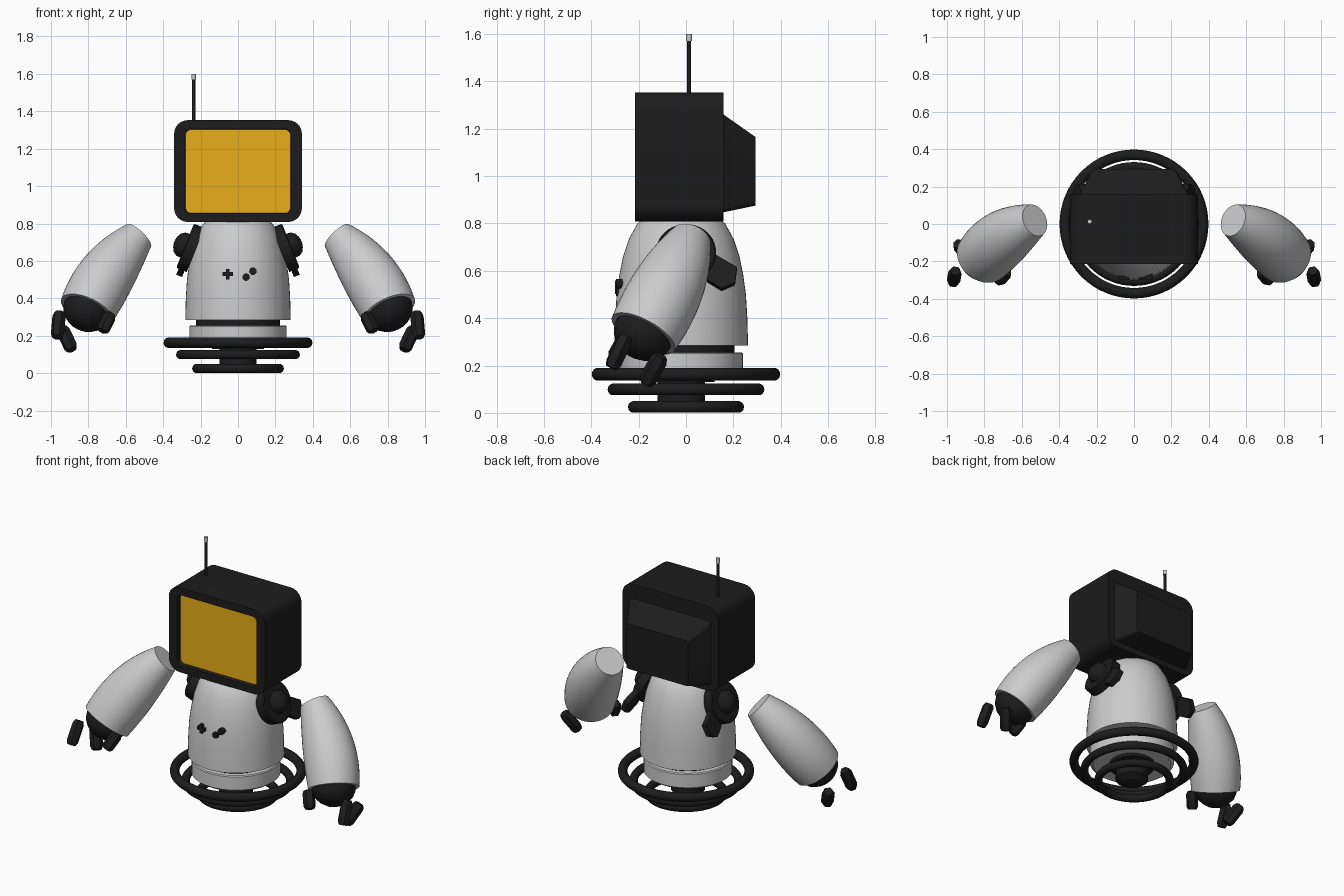
import bpy, bmesh, math
from mathutils import Vector as V

if "Cube" in bpy.data.objects:
    bpy.data.objects.remove(bpy.data.objects["Cube"])


def material(name, rgb):
    m = bpy.data.materials.new(name)
    m.diffuse_color = (*rgb, 1)
    m.use_nodes = True
    m.node_tree.nodes["Principled BSDF"].inputs["Base Color"].default_value = m.diffuse_color
    return m


BLACK = material("black", (0.012, 0.012, 0.012))
AMBER = material("amber", (0.8, 0.43, 0.01))


def finish(ob, mat, mirror):
    if mat:
        ob.data.materials.append(mat)
    if mirror:
        ob.modifiers.new("mirror", 'MIRROR')
    bpy.ops.object.select_all(action='DESELECT')
    ob.select_set(True)
    bpy.context.view_layer.objects.active = ob
    bpy.ops.object.shade_smooth_by_angle(angle=math.radians(32))


def loft(name, loops, mat=None, mirror=False):
    """Skin equal-length point loops and cap both ends."""
    bm = bmesh.new()
    rings = [[bm.verts.new(p) for p in loop] for loop in loops]
    n = len(rings[0])
    for a, b in zip(rings, rings[1:]):
        for i in range(n):
            j = (i + 1) % n
            bm.faces.new((a[i], a[j], b[j], b[i]))
    bm.faces.new(rings[0])
    bm.faces.new(rings[-1])
    bmesh.ops.recalc_face_normals(bm, faces=bm.faces)
    me = bpy.data.meshes.new(name)
    bm.to_mesh(me)
    bm.free()
    ob = bpy.data.objects.new(name, me)
    bpy.context.collection.objects.link(ob)
    finish(ob, mat, mirror)


def tube(name, pts, radii, mat=None, mirror=False, n=40, axis=None):
    """Round section swept along points; a fixed axis gives a lathe."""
    pts = [V(p) for p in pts]
    loops = []
    for k, (p, r) in enumerate(zip(pts, radii)):
        t = V(axis) if axis else pts[min(k + 1, len(pts) - 1)] - pts[max(k - 1, 0)]
        q = t.to_track_quat('Z', 'Y')
        loops.append([p + q @ V((r * math.cos(a), r * math.sin(a), 0))
                      for a in (2 * math.pi * i / n for i in range(n))])
    loft(name, loops, mat, mirror)


def lathe(name, x, y, profile, mat=None, n=56):
    tube(name, [(x, y, z) for r, z in profile], [r for r, z in profile], mat, n=n, axis=(0, 0, 1))


def round_rect(w, z0, z1, y, r, seg=6):
    out = []
    for c, (cx, cz) in enumerate([(w - r, z1 - r), (r - w, z1 - r), (r - w, z0 + r), (w - r, z0 + r)]):
        for i in range(seg + 1):
            a = math.pi / 2 * (c + i / seg)
            out.append(V((cx + r * math.cos(a), y, cz + r * math.sin(a))))
    return out


# Monitor head: tapered tube housing, shell, front rim and screen recess
loft("monitor_head", [round_rect(0.22, 0.875, 1.165, 0.293, 0.015),
                      round_rect(0.29, 0.847, 1.26, 0.158, 0.02),
                      round_rect(0.342, 0.808, 1.353, 0.158, 0.075),
                      round_rect(0.342, 0.808, 1.353, -0.215, 0.075),
                      round_rect(0.283, 0.853, 1.305, -0.215, 0.03),
                      round_rect(0.28, 0.856, 1.302, -0.182, 0.03)], BLACK)
loft("screen", [round_rect(0.281, 0.855, 1.303, -0.175, 0.03),
                round_rect(0.281, 0.855, 1.303, -0.187, 0.03)], AMBER)

# Antenna
lathe("antenna", -0.237, 0.013, [(0.009, 1.34), (0.009, 1.58)], BLACK, 12)
lathe("antenna_tip", -0.237, 0.013, [(0.012, 1.57), (0.012, 1.6)], None, 12)

# Torso, waist and hip collar
lathe("torso", 0, -0.02, [(0.2, 0.285), (0.282, 0.285), (0.279, 0.4), (0.273, 0.5), (0.262, 0.58),
                          (0.246, 0.66), (0.221, 0.735), (0.185, 0.8), (0.13, 0.835), (0.06, 0.85)])
lathe("waist", 0, -0.02, [(0.225, 0.24), (0.225, 0.3)], BLACK)
lathe("hip_collar", 0, -0.02, [(0.24, 0.15), (0.26, 0.165), (0.26, 0.25), (0.255, 0.256)])

# Hover base: hub and three stacked rings
lathe("hub", 0, -0.02, [(0.06, 0.015), (0.1, 0.04), (0.1, 0.13), (0.14, 0.13), (0.14, 0.155)], BLACK)
for name, R, r, z in [("upper_ring", 0.37, 0.028, 0.163), ("middle_ring", 0.306, 0.025, 0.099),
                      ("lower_ring", 0.22, 0.025, 0.025)]:
    bpy.ops.mesh.primitive_torus_add(major_radius=R, minor_radius=r, location=(0, 0, z),
                                     major_segments=64, minor_segments=14)
    bpy.context.object.name = name
    finish(bpy.context.object, BLACK, False)

# Chest controls
for name, sx, sz in [("pad_across", 0.056, 0.02), ("pad_upright", 0.02, 0.056)]:
    bpy.ops.mesh.primitive_cube_add(size=1, location=(-0.055, -0.285, 0.53))
    bpy.context.object.name = name
    bpy.context.object.scale = (sx, 0.03, sz)
    finish(bpy.context.object, BLACK, False)
for i, (x, z) in enumerate([(0.043, 0.513), (0.08, 0.545)]):
    tube("button_%d" % (i + 1), [(x, -0.26, z), (x, -0.296, z)], [0.02, 0.02], BLACK, n=20)

# Shoulder sockets, tilted outwards, with a tab behind
N = V((0.93, 0, 0.37)).normalized()
C = V((0.255, 0, 0.67))
tube("shoulder_disc", [C + N * d for d in (-0.03, -0.03, 0.025, 0.03)],
     [0.1, 0.127, 0.127, 0.12], BLACK, True, axis=N)
tube("shoulder_cap", [C + N * d for d in (0.02, 0.055, 0.075, 0.087, 0.091)],
     [0.07, 0.066, 0.052, 0.03, 0.01], BLACK, True, n=28, axis=N)
outline = [(0.05, 0.66), (0.12, 0.665), (0.215, 0.61), (0.207, 0.545), (0.15, 0.52), (0.09, 0.557)]
loft("shoulder_tab", [[V((C.x - (z - C.z) * N.z / N.x, y, z)) + N * d for y, z in outline]
                      for d in (-0.017, 0.017)], BLACK, True)

# Floating forearms: quadratic curve with a swelling radius
A, K, B = V((0.53, 0.02, 0.735)), V((0.71, -0.06, 0.55)), V((0.808, -0.18, 0.335))


def quad(a, k, b, t):
    return a * (1 - t) ** 2 + k * 2 * t * (1 - t) + b * t * t


T = [i / 14 for i in range(15)]
tube("forearm", [quad(A, K, B, t) for t in T], [quad(0.088, 0.182, 0.15, t) for t in T], None, True)

# Hands and six-sided fingers
D = (B - K).normalized()
tube("palm", [B + D * d for d in (-0.02, 0.02, 0.055, 0.085, 0.105)],
     [0.13, 0.127, 0.112, 0.08, 0.04], BLACK, True, n=32, axis=D)
for name, a, b, r in [("outer_finger", (0.955, -0.25, 0.325), (0.967, -0.315, 0.19), 0.036),
                      ("rear_finger", (0.942, -0.105, 0.24), (0.887, -0.17, 0.125), 0.038),
                      ("inner_finger", (0.68, -0.255, 0.315), (0.725, -0.305, 0.225), 0.036)]:
    a, b = V(a), V(b)
    tube(name, [a, a.lerp(b, 0.15), a.lerp(b, 0.85), b], [r * 0.75, r, r, r * 0.75], BLACK, True, n=6)
